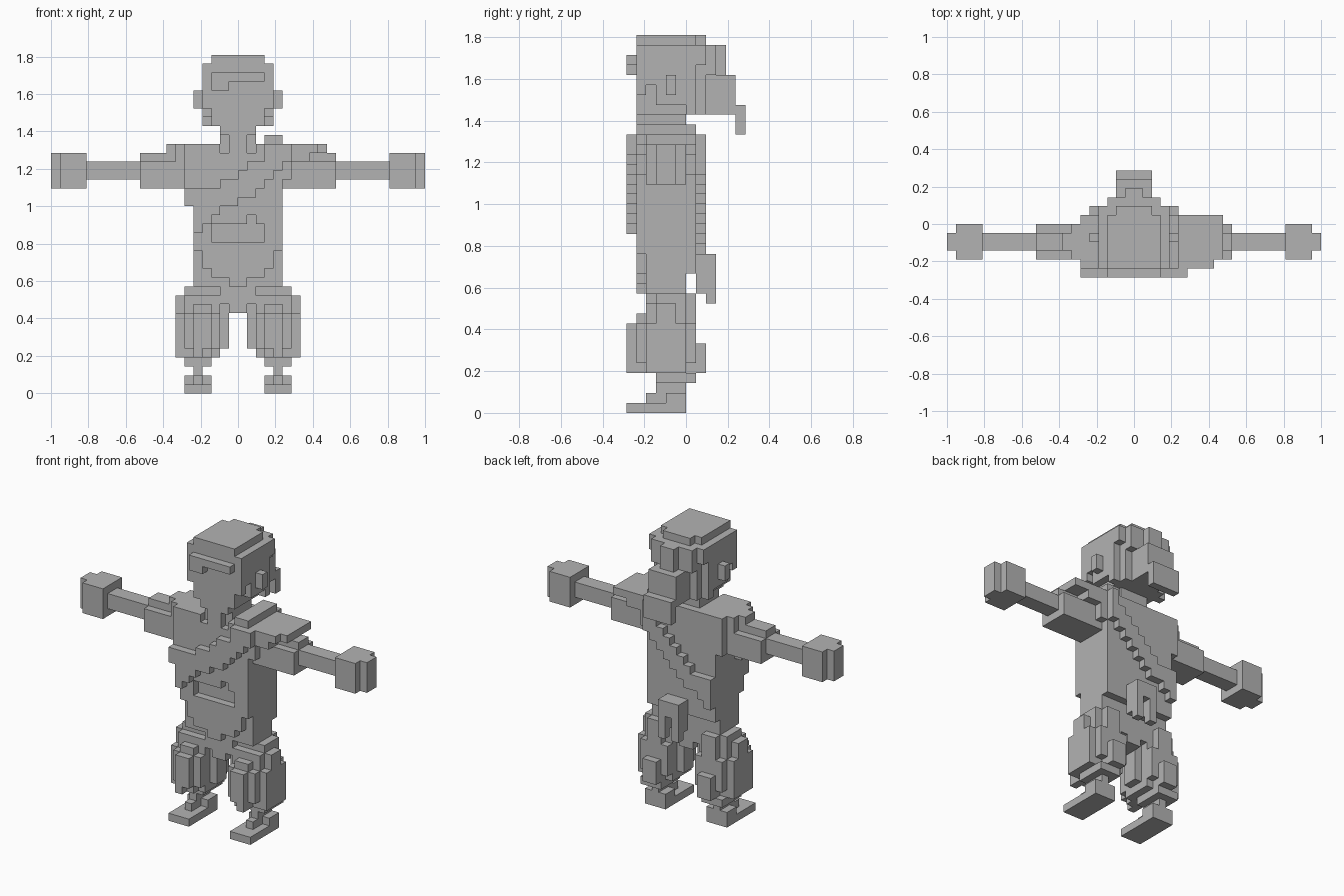
import bpy, bmesh
from mathutils import Vector

if "Cube" in bpy.data.objects:
    bpy.data.objects.remove(bpy.data.objects["Cube"])

U = 1 / 21  # size of one cube cell

mat = bpy.data.materials.new("plain_grey")
mat.diffuse_color = (0.45, 0.45, 0.45, 1)
mat.use_nodes = True
mat.node_tree.nodes["Principled BSDF"].inputs["Base Color"].default_value = mat.diffuse_color


def cells(boxes):
    """All cells inside boxes given as (x0, x1, y0, y1, z0, z1)."""
    return {(x, y, z) for x0, x1, y0, y1, z0, z1 in boxes
            for x in range(x0, x1) for y in range(y0, y1) for z in range(z0, z1)}


def part(name, boxes, cuts=(), mirror=False):
    """Make a blocky part keeping only the outer faces of its cells."""
    solid = cells(boxes) - cells(cuts)
    if mirror:
        solid |= {(-x - 1, y, z) for x, y, z in solid}
    bm = bmesh.new()
    verts = {}
    for c in sorted(solid):
        for axis in range(3):
            for side in (0, 1):
                n = list(c)
                n[axis] += 2 * side - 1
                if tuple(n) in solid:
                    continue
                a, b = (axis + 1) % 3, (axis + 2) % 3
                loop = []
                for i, j in ((0, 0), (1, 0), (1, 1), (0, 1)):
                    p = list(c)
                    p[axis] += side
                    p[a] += i
                    p[b] += j
                    p = tuple(p)
                    if p not in verts:
                        verts[p] = bm.verts.new(Vector(p) * U)
                    loop.append(verts[p])
                bm.faces.new(loop if side else loop[::-1])
    bmesh.ops.dissolve_limit(bm, angle_limit=0.01, verts=bm.verts, edges=bm.edges)
    me = bpy.data.meshes.new(name)
    bm.to_mesh(me)
    bm.free()
    me.materials.append(mat)
    ob = bpy.data.objects.new(name, me)
    bpy.context.collection.objects.link(ob)


# Head: stepped skull with jaw corners cut back
part("head",
     [(-4, 4, -5, 1, 30, 37), (-4, 4, 1, 2, 35, 37), (-3, 3, 1, 2, 30, 35),
      (-3, 3, 2, 3, 34, 37), (-3, 3, -5, 1, 37, 38), (-2, 2, 1, 2, 37, 38)],
     [(s, s + 1, *r) for s in (-4, 3) for r in
      ((-5, -4, 30, 32), (-4, -3, 30, 33), (-3, 0, 30, 31))])
part("ears", [(4, 5, -2, -1, 32, 34)], mirror=True)
part("brow", [(-3, 3, -6, -5, 35, 36), (-3, -1, -6, -5, 34, 35)])
part("hair_tail",
     [(-2, 2, 2, 3, 30, 34), (-1, 1, 3, 4, 34, 37),
      (-2, 2, 3, 5, 30, 34), (-2, 2, 5, 6, 28, 31)])
part("neck", [(-2, 2, -5, 0, 29, 30), (-2, 2, -4, 0, 28, 29), (-1, 1, -5, -4, 27, 29)])

# Torso with stepped hem, open collar and a recess in the belly
part("torso",
     [(-5, 5, -5, 1, 16, 28), (-5, 5, -4, 1, 14, 16), (-4, 4, -5, -4, 14, 16),
      (-3, 3, -5, -4, 13, 14), (-1, 1, -5, -4, 12, 13)],
     [(-3, 3, -5, -4, 17, 19), (1, 2, -5, -4, 19, 20), (-2, 2, -5, -4, 27, 28)])
part("pelvis", [(-5, 5, -4, 0, 12, 14), (-2, 2, -4, 0, 10, 12), (-1, 1, -4, 0, 9, 10)])

# Diagonal sash: left and right ends of each row, from the top row down
front_rows = [(3, 6), (3, 6), (1, 5), (0, 4), (-2, 3),
              (-6, 2), (-6, 0), (-5, -2), (-5, -3), (-5, -4)]
back_rows = [(4, 5), (4, 5), (3, 5), (2, 5), (1, 4), (0, 3),
             (-1, 2), (-2, 1), (-5, 0), (-5, -1), (-5, -3), (-5, -4)]
sash = [(a, b, -6, -5, 27 - i, 28 - i) for i, (a, b) in enumerate(front_rows)]
sash += [(a, b, 1, 2, 27 - i, 28 - i) for i, (a, b) in enumerate(back_rows)]
sash += [(-6, -5, -6, -3, 21, 23), (3, 5, -5, 1, 28, 29)]
part("sash", sash)
part("back_pouch", [(-1, 2, 1, 3, 14, 16), (-1, 2, 1, 2, 12, 14), (-1, 2, 2, 3, 11, 14)],
     [(0, 1, 1, 3, 11, 14)])

# Shoulders
part("left_shoulder_flap",
     [(5, 6, -5, 1, 24, 28), (6, 8, -5, 1, 26, 28), (8, 9, -5, 1, 27, 28),
      (9, 10, -4, 1, 27, 28)])
part("right_shoulder_flap",
     [(-8, -7, -3, -1, 27, 28), (-7, -5, -4, 0, 26, 28), (-6, -5, -5, 1, 23, 28)])

# Arms
part("sleeves", [(5, 11, -4, 0, 23, 26), (5, 11, -3, -1, 26, 27)], mirror=True)
part("forearms", [(11, 17, -3, -1, 24, 26)], mirror=True)
part("hands", [(17, 20, -4, 0, 23, 27), (20, 21, -3, -1, 23, 27)], mirror=True)

# Baggy trousers built from nested layers
part("trousers",
     [(1, 2, -3, -1, 5, 10), (2, 6, -4, 0, 4, 11), (2, 6, -3, 0, 4, 12),
      (6, 7, -4, 0, 4, 9), (6, 7, -3, -1, 9, 11),
      (2, 6, -5, 1, 5, 9), (3, 5, -5, 1, 4, 10), (3, 5, -6, -5, 5, 9),
      (4, 5, -6, -5, 4, 5), (3, 5, 0, 1, 10, 12), (3, 5, 1, 2, 4, 7),
      (3, 6, -3, 1, 3, 4)],
     mirror=True)

# Feet
part("ankles", [(4, 5, -3, 0, 1, 3)], mirror=True)
part("feet",
     [(3, 6, -6, 0, 0, 1), (3, 6, -2, 0, 1, 2), (4, 5, -4, -2, 1, 2)], mirror=True)
